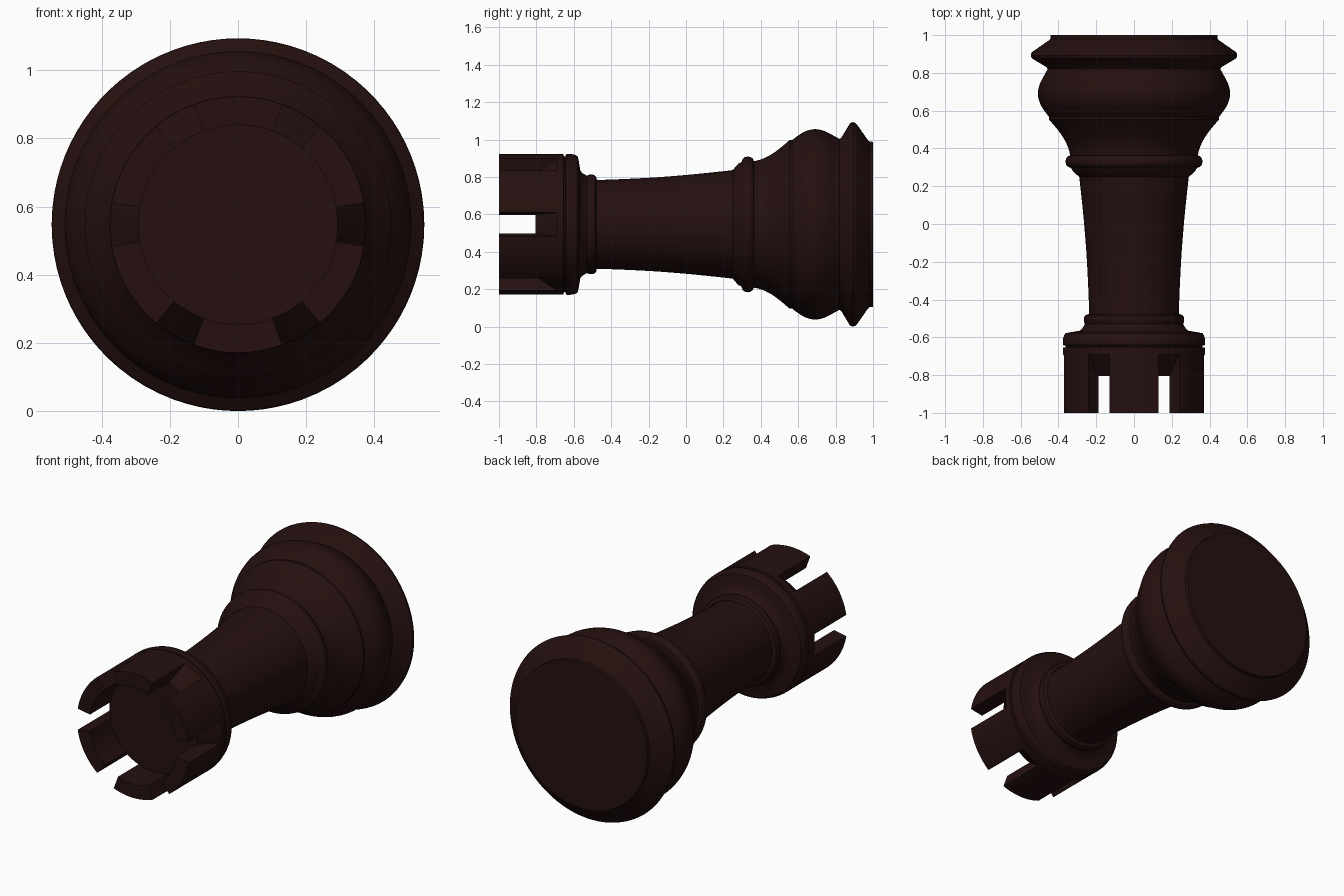
import bpy, bmesh, math

if "Cube" in bpy.data.objects:
    bpy.data.objects.remove(bpy.data.objects["Cube"])

ZC = 0.547          # height of the lying axis
HALF = 9.8          # half angle of each battlement gap, degrees

# one flat colour
wood = bpy.data.materials.new("dark_red_brown")
wood.diffuse_color = (0.018, 0.005, 0.0048, 1)
wood.use_nodes = True
wood.node_tree.nodes["Principled BSDF"].inputs["Base Color"].default_value = wood.diffuse_color

# angles around the axis; each step knows whether it is gap or merlon
angles, is_gap = [], []
for k in range(6):
    for i in range(4):
        angles.append(60 * k - HALF + 2 * HALF * i / 4)
        is_gap.append(True)
    for i in range(10):
        angles.append(60 * k + HALF + (60 - 2 * HALF) * i / 10)
        is_gap.append(False)
N = len(angles)


def point(y, r, j):
    a = math.radians(angles[j % N])
    return (r * math.cos(a), y, ZC + r * math.sin(a))


def finish(name, bm):
    bmesh.ops.remove_doubles(bm, verts=bm.verts, dist=1e-5)
    me = bpy.data.meshes.new(name)
    bm.to_mesh(me)
    bm.free()
    me.materials.append(wood)
    ob = bpy.data.objects.new(name, me)
    bpy.context.collection.objects.link(ob)
    bpy.ops.object.select_all(action='DESELECT')
    ob.select_set(True)
    bpy.context.view_layer.objects.active = ob
    bpy.ops.object.shade_smooth_by_angle(angle=math.radians(30))


def strip(bm, profile, j):
    """One angular step of a turned surface."""
    for (y0, r0), (y1, r1) in zip(profile, profile[1:]):
        pts = [point(y0, r0, j), point(y1, r1, j), point(y1, r1, j + 1)]
        if r0 > 0:
            pts.append(point(y0, r0, j + 1))
        bm.faces.new([bm.verts.new(p) for p in pts])


def smooth(pts, n=5):
    """Catmull-Rom curve through the profile points."""
    p = [pts[0]] + pts + [pts[-1]]
    out = []
    for a, b, c, d in zip(p, p[1:], p[2:], p[3:]):
        for i in range(n):
            t = i / n
            out.append(tuple(0.5 * (2 * q1 + (q2 - q0) * t
                       + (2 * q0 - 5 * q1 + 4 * q2 - q3) * t * t
                       + (3 * q1 - q0 - 3 * q2 + q3) * t ** 3)
                       for q0, q1, q2, q3 in zip(a, b, c, d)))
    return out + [pts[-1]]


def lathe(name, profile, cap=False):
    bm = bmesh.new()
    for j in range(N):
        strip(bm, profile, j)
    if cap:
        y, r = profile[-1]
        bm.faces.new([bm.verts.new(point(y, r, j)) for j in reversed(range(N))])
    finish(name, bm)


# battlements: cup floor, merlons and gaps with sloping floors
FLOOR, INNER, OUTER, LOW = -0.805, 0.293, 0.376, -0.69
section = [(FLOOR, INNER), (-1, INNER), (-1, OUTER), (LOW, OUTER)]
bm = bmesh.new()
for j in range(N):
    body = [section[0], section[3]] if is_gap[j] else section
    strip(bm, [(FLOOR, 0)] + body + [(-0.655, OUTER)], j)
    if is_gap[j] != is_gap[j - 1]:
        wall = section if is_gap[j] else section[::-1]
        bm.faces.new([bm.verts.new(point(y, r, j)) for y, r in wall])
finish("battlements", bm)

# moulding under the battlements
lathe("crown_moulding", [(-0.655, 0.376), (-0.653, 0.362), (-0.645, 0.362),
      (-0.642, 0.373), (-0.635, 0.377), (-0.61, 0.376), (-0.588, 0.37),
      (-0.578, 0.362), (-0.572, 0.33), (-0.565, 0.288), (-0.555, 0.275),
      (-0.53, 0.26)])

# small ring at the top of the shaft
lathe("shaft_ring", [(-0.53, 0.26), (-0.525, 0.262), (-0.517, 0.266),
      (-0.50, 0.266), (-0.487, 0.262), (-0.48, 0.252), (-0.478, 0.243)])

# tapering shaft
lathe("shaft", smooth([(-0.478, 0.243), (-0.45, 0.238), (-0.2, 0.249),
      (0, 0.264), (0.15, 0.279), (0.25, 0.290)]))

# collar between shaft and base
lathe("collar", [(0.25, 0.290), (0.262, 0.305), (0.28, 0.325), (0.292, 0.33),
      (0.298, 0.336), (0.303, 0.35), (0.313, 0.359), (0.33, 0.363),
      (0.345, 0.36), (0.357, 0.352), (0.363, 0.338)])

# flaring base with belly
lathe("base_flare", smooth([(0.363, 0.338), (0.40, 0.347), (0.45, 0.37),
      (0.50, 0.405), (0.545, 0.443)]) + [(0.553, 0.45), (0.567, 0.45)])
lathe("base_belly", smooth([(0.567, 0.45), (0.60, 0.475), (0.64, 0.498),
      (0.69, 0.509), (0.74, 0.499), (0.78, 0.479), (0.82, 0.457)]))

# flanged foot with flat underside
lathe("foot", [(0.82, 0.457), (0.83, 0.463), (0.872, 0.533), (0.88, 0.543),
      (0.892, 0.547), (0.905, 0.543), (0.915, 0.533), (0.972, 0.451),
      (0.98, 0.443), (1.0, 0.441)], cap=True)
